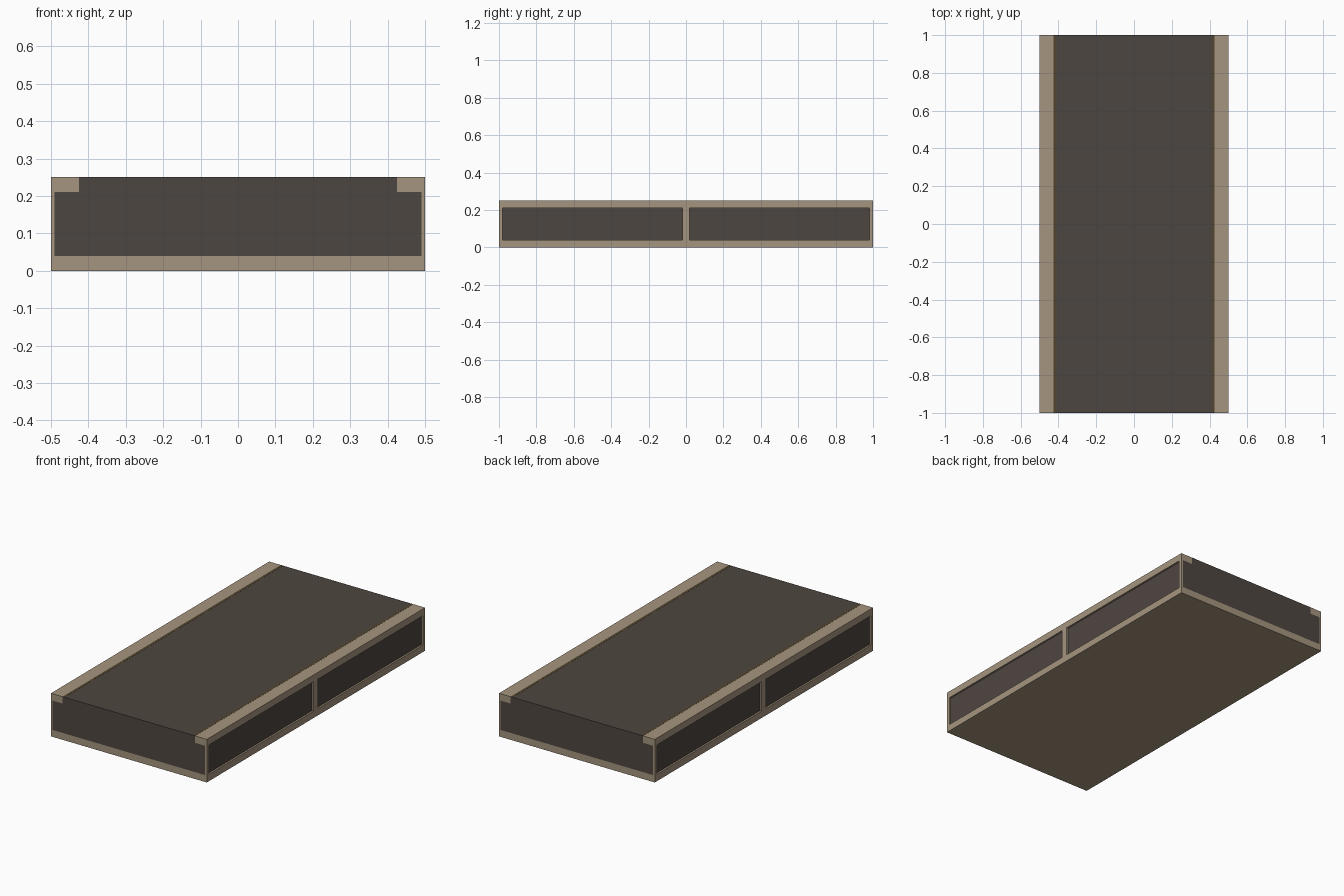
import bpy
import bmesh
from mathutils import Matrix, Vector

if "Cube" in bpy.data.objects:
    bpy.data.objects.remove(bpy.data.objects["Cube"])


def material(name, rgb):
    m = bpy.data.materials.new(name)
    m.diffuse_color = (*rgb, 1)
    m.use_nodes = True
    m.node_tree.nodes["Principled BSDF"].inputs["Base Color"].default_value = m.diffuse_color
    return m


TAN = material("tan frame", (0.38, 0.30, 0.21))
DARK = material("dark panel", (0.076, 0.061, 0.052))
BROWN = material("brown trim", (0.085, 0.060, 0.030))


def boxes(name, mat, *extents):
    """One object from several boxes given as (x0, x1, y0, y1, z0, z1)."""
    bm = bmesh.new()
    for x0, x1, y0, y1, z0, z1 in extents:
        centre = Vector(((x0 + x1) / 2, (y0 + y1) / 2, (z0 + z1) / 2))
        size = Matrix.Diagonal((x1 - x0, y1 - y0, z1 - z0, 1))
        bmesh.ops.create_cube(bm, size=1, matrix=Matrix.Translation(centre) @ size)
    mesh = bpy.data.meshes.new(name)
    bm.to_mesh(mesh)
    bm.free()
    mesh.materials.append(mat)
    ob = bpy.data.objects.new(name, mesh)
    bpy.context.collection.objects.link(ob)
    return ob


# Base slab, dark core and raised dark deck
boxes("base_slab", TAN, (-0.5, 0.5, -1, 1, 0, 0.04))
boxes("core", DARK, (-0.49, 0.49, -1, 1, 0.04, 0.21))
boxes("deck", DARK, (-0.425, 0.425, -1, 1, 0.21, 0.25))

for side, s in (("left", -1), ("right", 1)):
    def span(a, b):
        return tuple(sorted((a * s, b * s)))

    # Top rail along the long edge
    boxes(side + "_rail", TAN, (*span(0.425, 0.5), -1, 1, 0.21, 0.25))
    # Thin posts framing the two recessed side panels
    boxes(side + "_posts", TAN, *[(*span(0.49, 0.5), y0, y1, 0.04, 0.21)
          for y0, y1 in ((-1, -0.98), (-0.02, 0.02), (0.98, 1))])
    # Narrow trim line beside the rail
    boxes(side + "_trim", BROWN, (*span(0.41, 0.425), -1, 1, 0.249, 0.2505))
